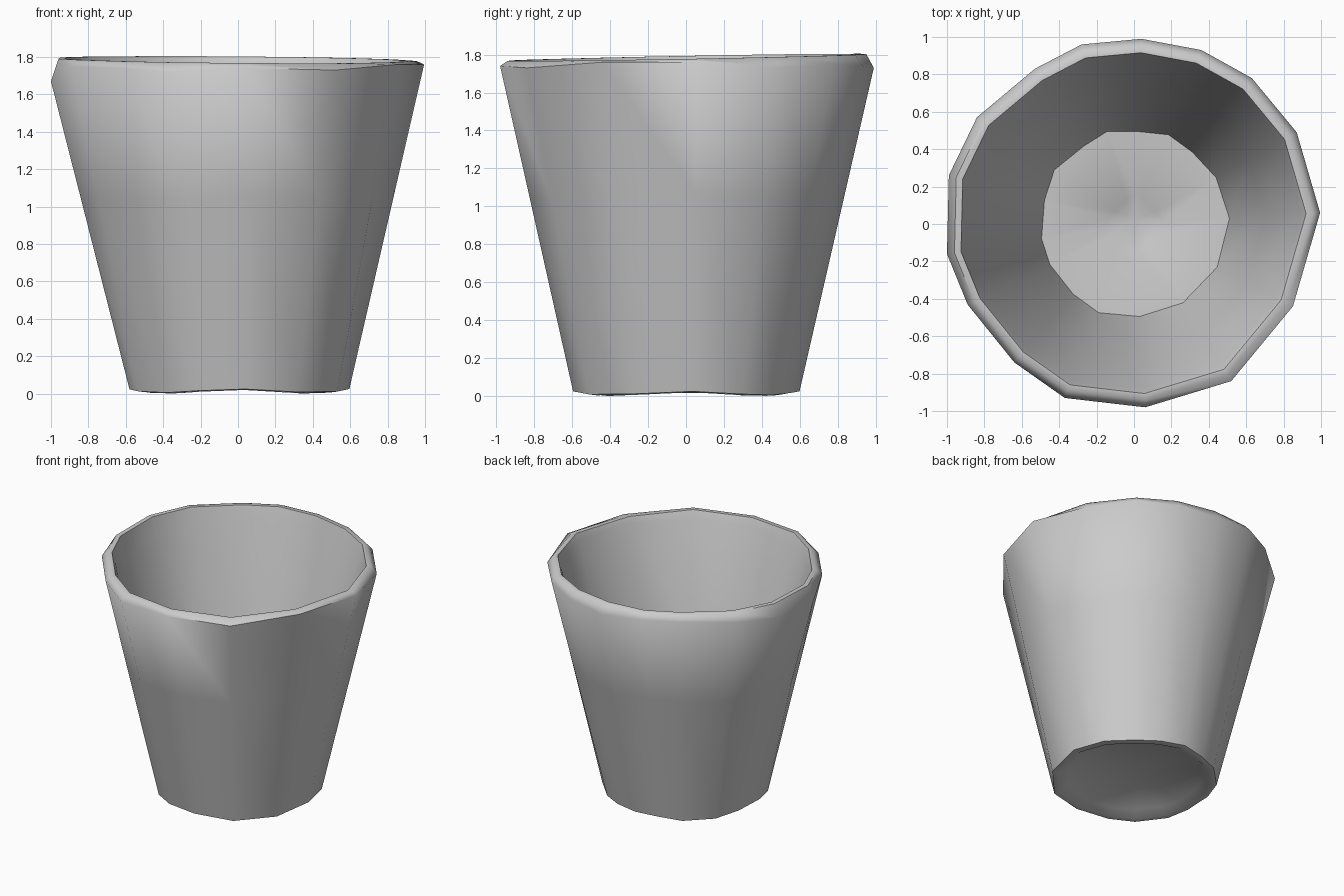
import bpy, bmesh, math

if "Cube" in bpy.data.objects:
    bpy.data.objects.remove(bpy.data.objects["Cube"])

# Uneven outer rim outline: x, y, height of the widest edge
RIM = [(0.04, 0.99, 1.73), (0.36, 0.93, 1.74), (0.63, 0.78, 1.75), (0.87, 0.49, 1.73),
       (0.995, 0.06, 1.76), (0.85, -0.44, 1.76), (0.52, -0.84, 1.73), (0.06, -0.98, 1.74),
       (-0.37, -0.93, 1.72), (-0.64, -0.74, 1.74), (-0.89, -0.43, 1.75), (-1.0, -0.16, 1.67),
       (-0.99, 0.26, 1.70), (-0.84, 0.57, 1.74), (-0.53, 0.83, 1.76), (-0.28, 0.96, 1.76)]
ANGLES = [math.atan2(y, x) for x, y, _ in RIM]


def poly_ring(radius, z, sides, wave=0.0):
    """Sample a regular polygon at the rim angles."""
    step = 2 * math.pi / sides
    pts = []
    for a in ANGLES:
        r = radius * math.cos(step / 2) / math.cos(a % step - step / 2)
        pts.append((r * math.cos(a), r * math.sin(a), z + wave * (1 + math.cos(4 * a)) / 2))
    return pts


def rim_ring(scale, dz):
    return [(x * scale, y * scale, z + dz) for x, y, z in RIM]


def rim_top(scale):
    return [(x * scale, y * scale, 1.785 + 0.018 * y - 0.008 * x) for x, y, _ in RIM]


def blend(a, b, t):
    return [tuple(p + (q - p) * t for p, q in zip(u, v)) for u, v in zip(a, b)]


base = poly_ring(0.605, 0.005, 12, 0.02)
rim = rim_ring(1.0, 0)
inner_rim = rim_ring(0.9, -0.03)
floor_edge = poly_ring(0.52, 0.17, 10)

# Rings run from the underside, up the outer wall, over the lip, down to the floor
rings = [
    poly_ring(0.50, 0.05, 12),
    poly_ring(0.56, 0.0, 12, 0.02),
    base,
    blend(base, rim, 0.6),
    rim,
    rim_top(0.96),
    rim_top(0.925),
    inner_rim,
    blend(inner_rim, floor_edge, 0.5),
    floor_edge,
    poly_ring(0.17, 0.15, 4),
]

bm = bmesh.new()
loops = [[bm.verts.new(p) for p in ring] for ring in rings]
n = len(RIM)
for low, high in zip(loops, loops[1:]):
    for i in range(n):
        j = (i + 1) % n
        bm.faces.new((low[i], low[j], high[j], high[i]))

# Close the recessed underside and the dimple in the floor
for loop, z in ((loops[0], 0.05), (loops[-1], 0.08)):
    centre = bm.verts.new((0, 0.03, z))
    for i in range(n):
        bm.faces.new((loop[i], loop[(i + 1) % n], centre))
bmesh.ops.recalc_face_normals(bm, faces=bm.faces)

mesh = bpy.data.meshes.new("tapered_pot")
bm.to_mesh(mesh)
bm.free()
pot = bpy.data.objects.new("tapered_pot", mesh)
bpy.context.collection.objects.link(pot)
bpy.context.view_layer.objects.active = pot
pot.select_set(True)
bpy.ops.object.shade_smooth_by_angle(angle=math.radians(60))
